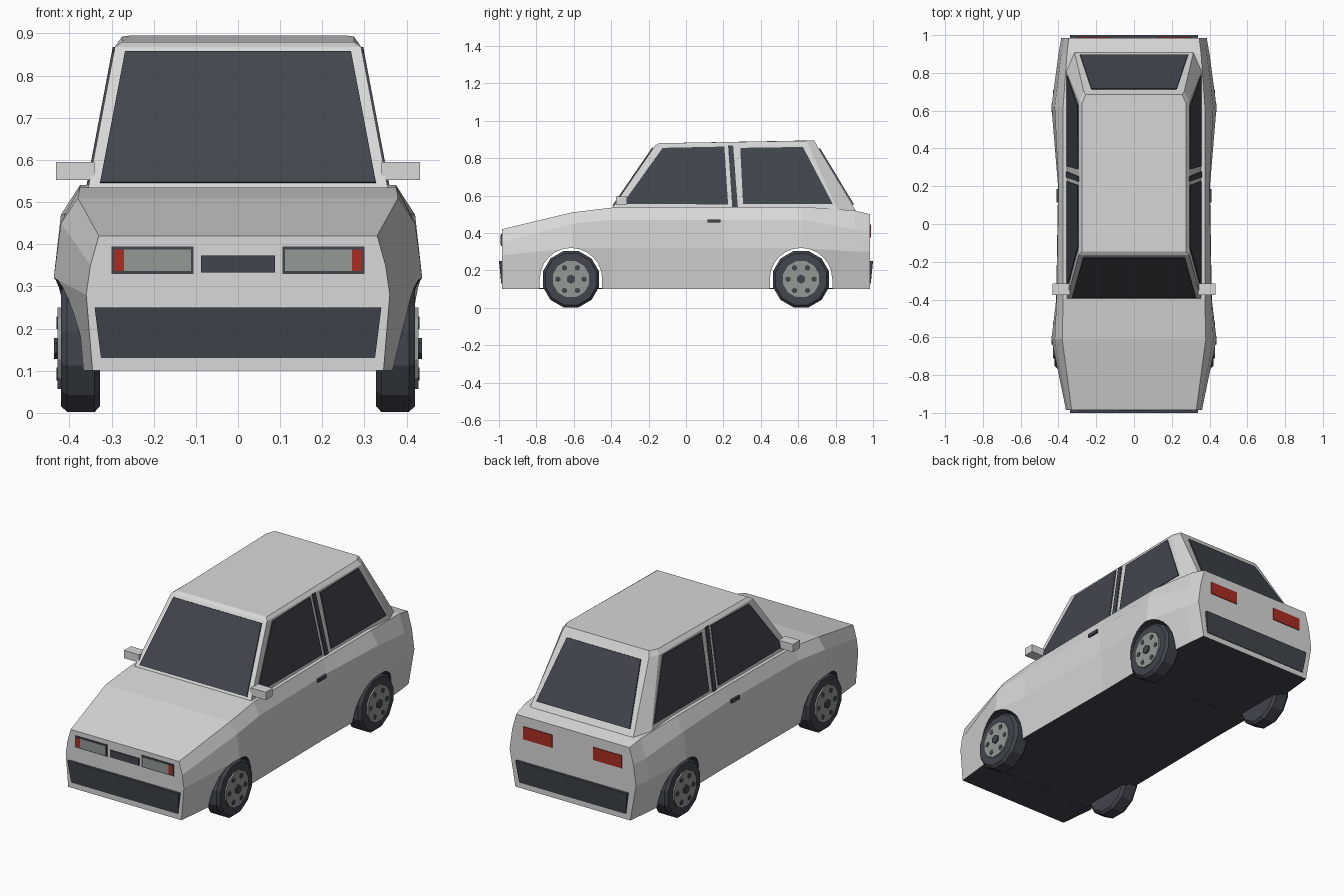
import bpy
import bmesh
from math import sin, cos, pi
from mathutils import Vector

cube = bpy.data.objects.get("Cube")
if cube:
    bpy.data.objects.remove(cube, do_unlink=True)


def material(name, rgb):
    m = bpy.data.materials.new(name)
    m.use_nodes = True
    m.diffuse_color = (*rgb, 1)
    m.node_tree.nodes["Principled BSDF"].inputs["Base Color"].default_value = (*rgb, 1)
    return m


PAINT = material("pale_paint", (0.69, 0.69, 0.69))
DARK = material("dark_slate", (0.052, 0.06, 0.074))
GREY = material("lamp_grey", (0.29, 0.32, 0.30))
RED = material("red_lamp", (0.40, 0.026, 0.016))


def loft(name, rings, *mats):
    """Closed skin through rings that have equal point counts."""
    bm = bmesh.new()
    loops = [[bm.verts.new(p) for p in ring] for ring in rings]
    n = len(loops[0])
    for a, b in zip(loops, loops[1:]):
        for i in range(n):
            j = (i + 1) % n
            bm.faces.new((a[i], a[j], b[j], b[i]))
    bm.faces.new(loops[0])
    bm.faces.new(loops[-1])
    bmesh.ops.recalc_face_normals(bm, faces=bm.faces)
    me = bpy.data.meshes.new(name)
    bm.to_mesh(me)
    bm.free()
    ob = bpy.data.objects.new(name, me)
    bpy.context.collection.objects.link(ob)
    for m in mats:
        me.materials.append(m)
    return ob


def prism(name, pts, vec, *mats):
    pts = [Vector(p) for p in pts]
    return loft(name, [pts, [p + Vector(vec) for p in pts]], *mats)


def box(name, lo, hi, mat):
    (x, y, z), (X, Y, Z) = lo, hi
    return prism(name, [(x, y, z), (X, y, z), (X, Y, z), (x, Y, z)], (0, 0, Z - z), mat)


def disc(x, y, z, r, n):
    return [(x, y + r * cos(2 * pi * (i + .5) / n), z + r * sin(2 * pi * (i + .5) / n))
            for i in range(n)]


def mirrored(half):
    return half + [(-x, y, z) for x, y, z in reversed(half)]


# Lower body: y, then (half width, height) of sill, waist, crease and shoulder
stations = [
    (-.985, (.345, .10), (.36, .28), (.35, .35), (.33, .42)),
    (-.61, (.385, .10), (.437, .32), (.42, .45), (.38, .51)),
    (-.40, (.385, .10), (.412, .32), (.41, .47), (.375, .535)),
    (.20, (.38, .10), (.402, .32), (.40, .47), (.375, .54)),
    (.62, (.385, .10), (.437, .32), (.42, .47), (.375, .54)),
    (.90, (.36, .10), (.40, .30), (.385, .42), (.355, .52)),
    (.985, (.35, .10), (.385, .30), (.37, .41), (.345, .50)),
]
body = loft("body", [mirrored([(x, y, z) for x, z in prof]) for y, *prof in stations],
            PAINT, DARK)
for f in body.data.polygons:
    if f.normal.z < -.9:
        f.material_index = 1

# Wheel arches cut through the body
AXLES = {"front": -.615, "rear": .615}
HUB_Z = .153
for end, ay in AXLES.items():
    arch = [(-.6, ay + .167 * cos(pi * i / 12), HUB_Z + .167 * sin(pi * i / 12))
            for i in range(13)]
    arch += [(-.6, ay - .167, .05), (-.6, ay + .167, .05)]
    cutter = prism(end + "_arch_cutter", arch, (1.2, 0, 0), PAINT, DARK)
    for f in cutter.data.polygons:
        f.material_index = 1
    cutter.hide_render = True
    cutter.hide_viewport = True
    mod = body.modifiers.new(end + "_arch", "BOOLEAN")
    mod.operation = "DIFFERENCE"
    mod.solver = "EXACT"
    mod.object = cutter
    # Floor below each axle
    box(end + "_floor", (-.345, ay - .18, .101), (.345, ay + .18, .105), DARK)

# Cabin with chamfered rear corners and a shallow roof cap
loft("cabin", [
    mirrored([(.357, -.40, .525), (.357, .81, .525), (.315, .91, .515)]),
    mirrored([(.292, -.165, .868), (.292, .655, .868), (.265, .70, .868)]),
    mirrored([(.275, -.145, .88), (.275, .64, .893), (.255, .685, .895)]),
], PAINT)


# Windscreen and rear window
def end_glass(name, y0, y1, w0, w1, z0, z1, out):
    def at(z):
        return y0 + (y1 - y0) * (z - .525) / .343
    prism(name, [(-w0, at(z0), z0), (w0, at(z0), z0), (w1, at(z1), z1), (-w1, at(z1), z1)],
          (0, out * .006, .003), DARK)


end_glass("windscreen", -.40, -.165, .327, .268, .545, .855, -1)
end_glass("rear_window", .907, .70, .285, .225, .55, .85, 1)

# Side windows and door pillar strips lie on the sloping cabin sides
SIDE_PANES = {
    "front_side_window": [(-.34, .555), (-.125, .855), (.205, .862), (.225, .553)],
    "pillar_strip": [(.225, .868), (.252, .868), (.277, .54), (.247, .54)],
    "rear_side_window": [(.29, .855), (.625, .86), (.785, .555), (.305, .555)],
}
for side, s in (("left", 1), ("right", -1)):
    for name, pts in SIDE_PANES.items():
        prism(f"{side}_{name}",
              [(s * (.356 - (z - .525) * .1895), y, z) for y, z in pts],
              (s * .006, 0, 0), DARK)

    # Mirror and door handle
    x0, x1 = sorted((s * .34, s * .432))
    box(side + "_mirror", (x0, -.375, .552), (x1, -.315, .595), PAINT)
    x0, x1 = sorted((s * .39, s * .411))
    box(side + "_door_handle", (x0, .115, .455), (x1, .185, .473), DARK)

    # Headlamp: dark frame, grey lens, red outer marker
    for name, a, b, z0, z1, depth, mat in (
            ("headlamp_frame", .105, .30, .33, .395, .003, DARK),
            ("headlamp_lens", .112, .27, .336, .388, .006, GREY),
            ("headlamp_marker", .27, .294, .336, .388, .006, RED)):
        x0, x1 = sorted((s * a, s * b))
        box(f"{side}_{name}", (x0, -.985 - depth, z0), (x1, -.984, z1), mat)

    # Tail lamp
    x0, x1 = sorted((s * .125, s * .30))
    box(side + "_tail_lamp", (x0, .984, .375), (x1, .989, .445), RED)

    # Wheels
    for end, y in AXLES.items():
        tag = f"{side}_{end}"
        loft(tag + "_tyre", [disc(s * x, y, HUB_Z, r, 12) for x, r in
                             ((.327, .142), (.34, .156), (.405, .156), (.42, .142))], DARK)
        prism(tag + "_wheel_disc", disc(s * .41, y, HUB_Z, .10, 12), (s * .018, 0, 0), GREY)
        prism(tag + "_hub_cap", disc(s * .42, y, HUB_Z, .025, 6), (s * .016, 0, 0), DARK)
        for i in range(6):
            a = pi * i / 3
            prism(f"{tag}_wheel_hole_{i + 1}",
                  disc(s * .425, y + .07 * cos(a), HUB_Z + .07 * sin(a), .015, 6),
                  (s * .005, 0, 0), DARK)

# Grille
box("grille", (-.088, -.99, .333), (.088, -.984, .373), DARK)

# Bumpers: wedges whose lower edge tucks in
for end, s in (("front", -1), ("rear", 1)):
    loft(end + "_bumper", [
        [(-.325, s * .98, .13), (.325, s * .98, .13), (.325, s * .988, .13), (-.325, s * .988, .13)],
        [(-.34, s * .98, .25), (.34, s * .98, .25), (.34, s, .25), (-.34, s, .25)],
    ], DARK)
